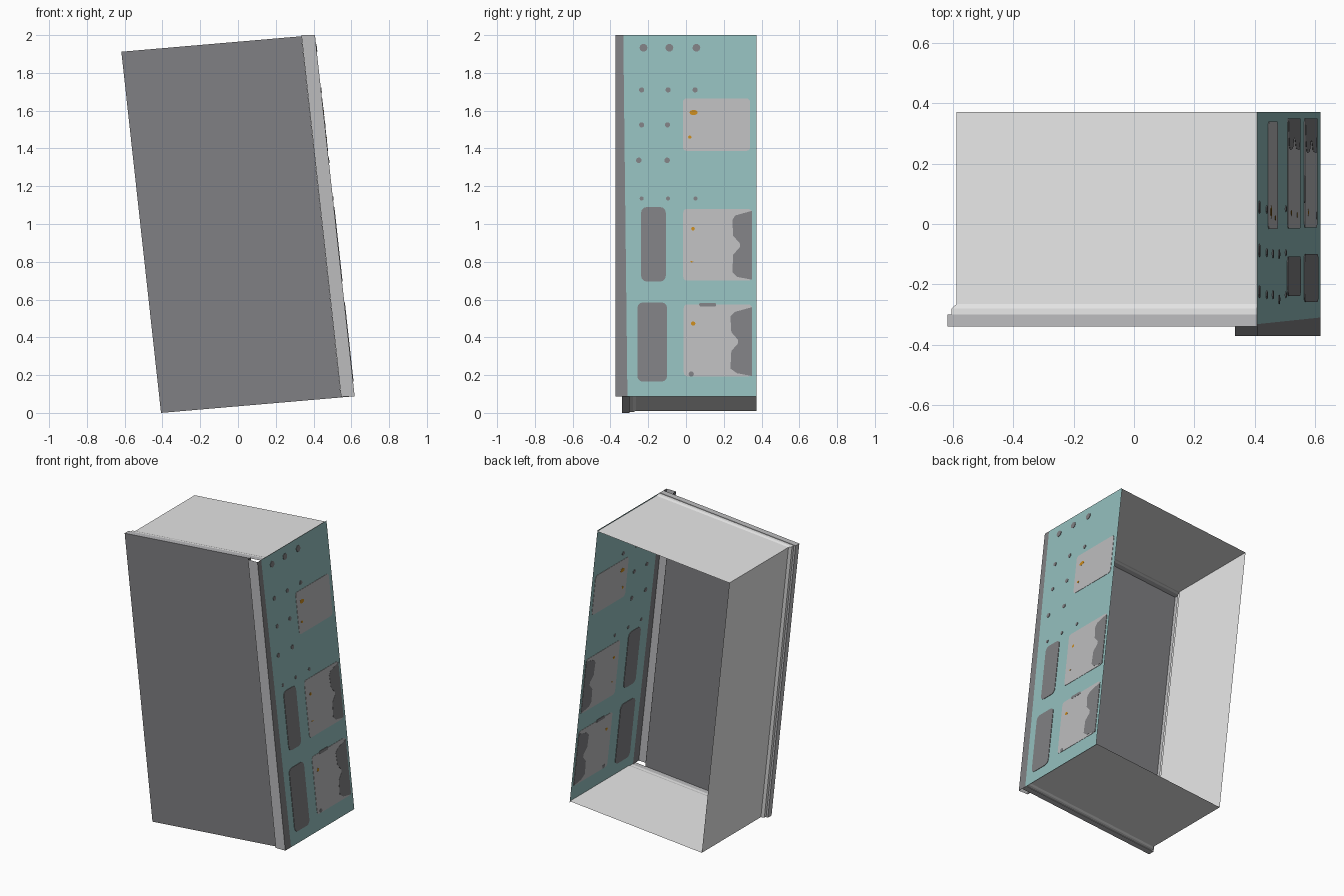
import bpy, math

if "Cube" in bpy.data.objects:
    bpy.data.objects.remove(bpy.data.objects["Cube"])

def srgb(h):
    out = []
    for i in (0, 2, 4):
        c = int(h[i:i + 2], 16) / 255
        out.append(c / 12.92 if c <= 0.04045 else ((c + 0.055) / 1.055) ** 2.4)
    return (*out, 1)

def mat(name, h):
    m = bpy.data.materials.new(name)
    m.diffuse_color = srgb(h)
    m.use_nodes = True
    m.node_tree.nodes["Principled BSDF"].inputs["Base Color"].default_value = m.diffuse_color
    return m

WHITE = mat("white_paint", "ECECEC")
LIGHT = mat("light_grey", "BCBCBE")
DARK = mat("dark_grey", "808083")
TEAL = mat("teal", "94BFBE")
ORANGE = mat("orange", "C88A1E")

# leaning frame: u across the width, v up the height (both 0..1)
def P(u, y, v):
    return (-0.4075 + 1.025 * u - 0.21 * v, y, 0.088 * u + 1.912 * v)

def side_x(z):
    return 0.6175 - 0.21 * (z - 0.088) / 1.912

def make(name, verts, faces, mats, idx=None):
    me = bpy.data.meshes.new(name)
    me.from_pydata(verts, [], faces)
    for m in mats:
        me.materials.append(m)
    if idx:
        for p, i in zip(me.polygons, idx):
            p.material_index = i
    ob = bpy.data.objects.new(name, me)
    bpy.context.collection.objects.link(ob)
    return ob

# cabinet shell: moulded profile (y, inset) run round bottom, left and top; back is open
profile = [(0.372, 1), (-0.265, 1), (-0.28, 0.45), (-0.30, 0.45), (-0.30, 0), (-0.34, 0)]
verts, faces, idx = [], [], []
for y, k in profile:
    a, b = 0.028 * k, 0.004 * k
    verts += [P(1, y, b), P(a, y, b), P(a, y, 1 - b), P(1, y, 1 - b)]
for r in range(len(profile) - 1):
    for c in range(3):
        i = r * 4 + c
        faces.append((i, i + 4, i + 5, i + 1))
        idx.append(1 if r >= 3 else 0)
make("cabinet_shell", verts, faces, [WHITE, LIGHT], idx)

# front panel, stops at the trim strip
make("front_panel", [P(0, -0.34, 0), P(0.93, -0.34, 0), P(0.93, -0.34, 1), P(0, -0.34, 1)],
     [(0, 1, 2, 3)], [DARK])

# trim strip: open channel with level ends
def S(dx, y, z):
    return (side_x(z) + dx, y, z)
verts = []
for z in (0.088, 2.0):
    verts += [S(-0.072, -0.34, z), S(-0.072, -0.372, z), S(0, -0.372, z), S(0, -0.34, z)]
make("trim_strip", verts, [(0, 1, 5, 4), (1, 2, 6, 5), (2, 3, 7, 6)], [DARK, LIGHT], [0, 1, 0])

# right wall: narrow dark edge then teal, with a slightly slanted border
verts = []
for z, e in ((0.088, -0.31), (2.0, -0.332)):
    verts += [S(0, y, z) for y in (-0.34, e, 0.372)]
make("right_wall", verts, [(0, 1, 4, 3), (1, 2, 5, 4)], [DARK, TEAL], [0, 1])

# thin plates set through the right wall so both sides show them
def plate(name, pts, m, d):
    n = len(pts)
    verts = [S(d, y, z) for y, z in pts] + [S(-d, y, z) for y, z in pts]
    faces = [tuple(range(n)), tuple(range(2 * n - 1, n - 1, -1))]
    faces += [(i, i + n, (i + 1) % n + n, (i + 1) % n) for i in range(n)]
    make(name, verts, faces, [m])

def rounded(y0, y1, z0, z1, r):
    pts = []
    for cy, cz, a in ((y1 - r, z1 - r, 0), (y0 + r, z1 - r, 90), (y0 + r, z0 + r, 180), (y1 - r, z0 + r, 270)):
        for s in (0, 30, 60, 90):
            t = math.radians(a + s)
            pts.append((cy + r * math.cos(t), cz + r * math.sin(t)))
    return pts

def spot(y, z, ry, rz):
    return [(y + ry * math.cos(i * math.pi / 5), z + rz * math.sin(i * math.pi / 5)) for i in range(10)]

for i, b in enumerate([(-0.017, 0.34, 1.387, 1.665), (-0.015, 0.35, 0.70, 1.08), (-0.012, 0.35, 0.193, 0.575)]):
    plate(f"pale_panel_{i}", rounded(*b, 0.02), LIGHT, 0.002)
for i, b in enumerate([(-0.238, -0.107, 0.695, 1.09), (-0.258, -0.10, 0.165, 0.585)]):
    plate(f"dark_slot_{i}", rounded(*b, 0.03), DARK, 0.003)

# notched dark patches at the rear
for i, (y0, z0, z1) in enumerate([(0.245, 0.705, 1.07), (0.235, 0.195, 0.56)]):
    zm = (z0 + z1) / 2
    plate(f"rear_patch_{i}", [(0.35, z0), (0.35, z1), (0.26, z1 - 0.025), (y0, z1 - 0.05), (y0 + 0.005, zm + 0.05),
          (y0 + 0.04, zm + 0.01), (y0 + 0.04, zm - 0.01), (y0 + 0.005, zm - 0.05), (y0, z0 + 0.04), (0.27, z0 + 0.015)],
          DARK, 0.003)
plate("top_slit", rounded(0.07, 0.16, 0.563, 0.583, 0.008), DARK, 0.003)

# small holes in rows
rows = [(1.933, 0.021, (-0.225, -0.088, 0.055)), (1.71, 0.014, (-0.235, -0.095, 0.048)),
        (1.525, 0.014, (-0.235, -0.098)), (1.337, 0.015, (-0.25, -0.10)),
        (1.135, 0.011, (-0.235, -0.095, 0.05)), (0.206, 0.014, (0.028,))]
for i, (z, r, ys) in enumerate(rows):
    for j, y in enumerate(ys):
        plate(f"hole_{i}_{j}", spot(y, z, r, r), DARK, 0.003)

# orange marks
for i, (y, z, ry, rz) in enumerate([(0.04, 1.59, 0.022, 0.014), (0.02, 1.46, 0.009, 0.009), (0.037, 0.975, 0.01, 0.01),
                                    (0.03, 0.80, 0.009, 0.003), (0.038, 0.473, 0.012, 0.011)]):
    plate(f"orange_mark_{i}", spot(y, z, ry, rz), ORANGE, 0.003)
